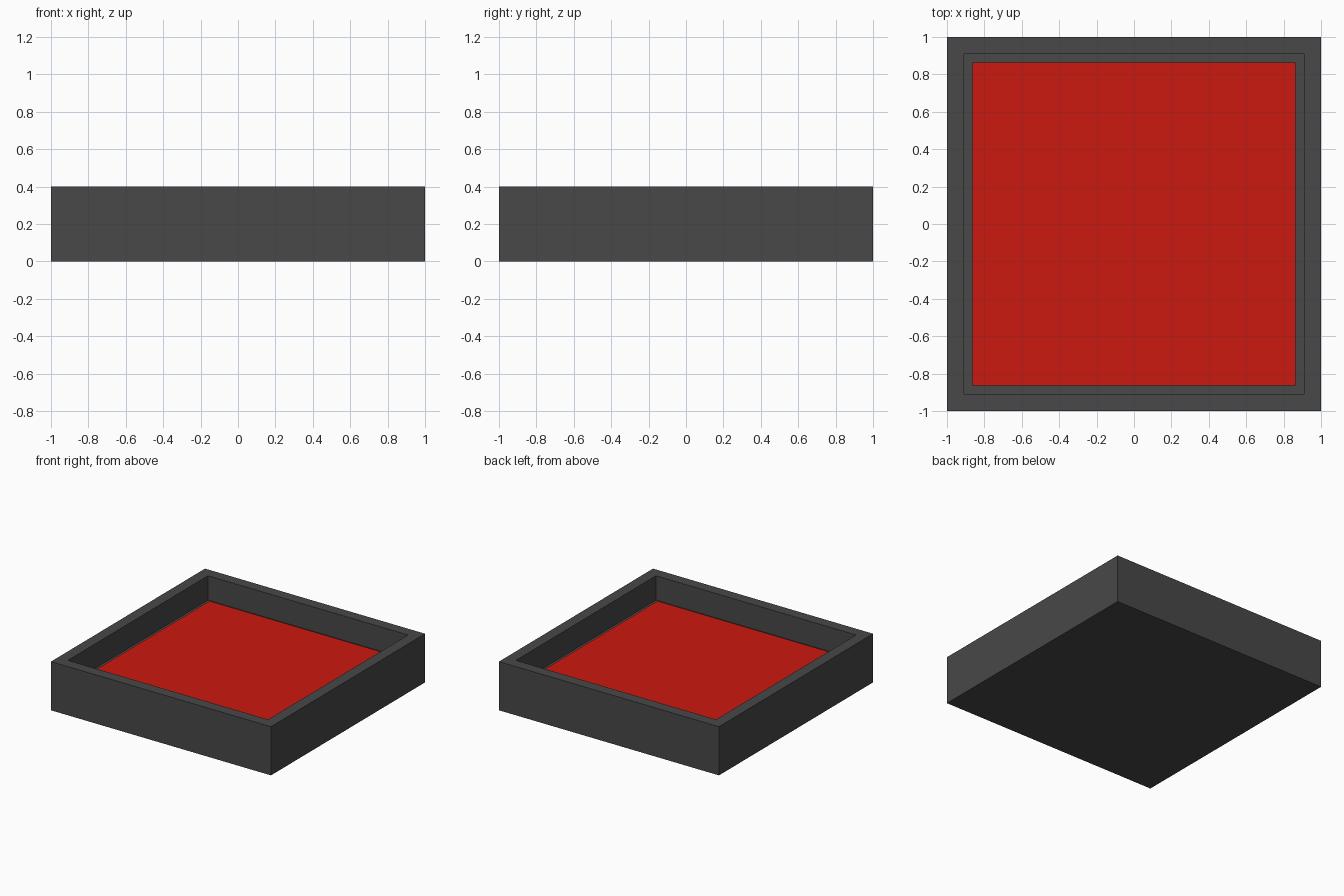
import bpy, bmesh

if "Cube" in bpy.data.objects:
    bpy.data.objects.remove(bpy.data.objects["Cube"])

def material(name, rgb):
    m = bpy.data.materials.new(name)
    m.diffuse_color = (*rgb, 1)
    m.use_nodes = True
    m.node_tree.nodes["Principled BSDF"].inputs["Base Color"].default_value = m.diffuse_color
    return m

def box(name, half, z0, z1, mat, recess=None):
    """Square block; recess = (half width, floor z) sinks a tray into the top."""
    bm = bmesh.new()
    bmesh.ops.create_cube(bm, size=2)
    for v in bm.verts:
        v.co = (v.co.x * half, v.co.y * half, z1 if v.co.z > 0 else z0)
    if recess:
        top = max(bm.faces, key=lambda f: f.calc_center_median().z)
        bmesh.ops.inset_region(bm, faces=[top], thickness=half - recess[0])
        ext = bmesh.ops.extrude_discrete_faces(bm, faces=[top])
        for v in ext["faces"][0].verts:
            v.co.z = recess[1]
    bmesh.ops.recalc_face_normals(bm, faces=bm.faces)
    me = bpy.data.meshes.new(name)
    bm.to_mesh(me)
    bm.free()
    me.materials.append(mat)
    ob = bpy.data.objects.new(name, me)
    bpy.context.collection.objects.link(ob)
    return ob

dark = material("dark_grey", (0.065, 0.065, 0.065))
red = material("red", (0.6, 0.01, 0.005))

# Housing with raised rim, and the red plate lying in the tray
box("housing", 1.0, 0.0, 0.4, dark, recess=(0.872, 0.2))
box("red_plate", 0.864, 0.2, 0.222, red)
